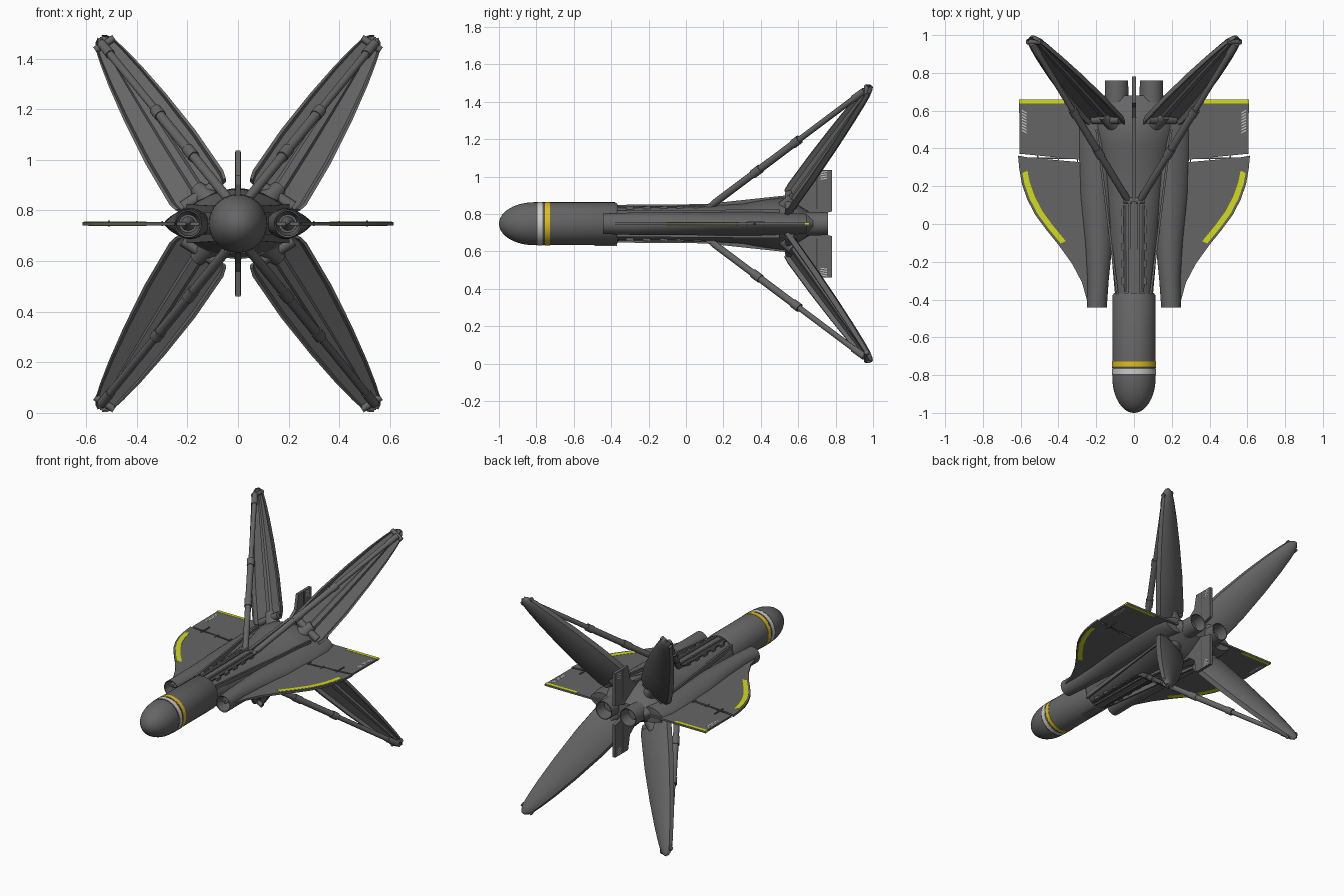
import bpy, bmesh
from math import cos, sin, pi
from mathutils import Vector as V

if "Cube" in bpy.data.objects:
    bpy.data.objects.remove(bpy.data.objects["Cube"])

ZC = 0.748  # height of the body axis


def material(name, col):
    m = bpy.data.materials.new(name)
    m.diffuse_color = (*col, 1)
    m.use_nodes = True
    m.node_tree.nodes["Principled BSDF"].inputs["Base Color"].default_value = m.diffuse_color
    return m


GREY = material("dark_grey", (0.13, 0.13, 0.13))
DARK = material("shadow_grey", (0.06, 0.06, 0.06))
LIME = material("lime_yellow", (0.65, 0.72, 0.01))
GOLD = material("gold", (0.75, 0.52, 0.01))
WHITE = material("pale_grey", (0.6, 0.6, 0.6))


def loft(name, rings, mat=GREY):
    """Skin a list of equal-length point rings and cap both ends."""
    bm = bmesh.new()
    vs = [[bm.verts.new(p) for p in r] for r in rings]
    n = len(rings[0])
    for a, b in zip(vs, vs[1:]):
        for i in range(n):
            j = (i + 1) % n
            bm.faces.new((a[i], a[j], b[j], b[i]))
    bm.faces.new(vs[0])
    bm.faces.new(vs[-1])
    bmesh.ops.recalc_face_normals(bm, faces=bm.faces)
    me = bpy.data.meshes.new(name)
    bm.to_mesh(me)
    bm.free()
    me.materials.append(mat)
    ob = bpy.data.objects.new(name, me)
    bpy.context.collection.objects.link(ob)
    return ob


def oval(y, cx, a, b, e=1.0, n=40):
    """Superellipse ring in the xz plane around the body axis height."""
    def p(t):
        return abs(t) ** e * (1 if t > 0 else -1)
    return [(cx + a * p(cos(2 * pi * i / n)), y, ZC + b * p(sin(2 * pi * i / n))) for i in range(n)]


def tube(name, a, b, stations, mat=GREY, n=16):
    """Round rod from a to b; stations are (fraction, radius)."""
    a, b = V(a), V(b)
    d = (b - a).normalized()
    u = d.orthogonal().normalized()
    w = d.cross(u)
    return loft(name, [[a + (b - a) * t + (u * cos(2 * pi * i / n) + w * sin(2 * pi * i / n)) * r
                        for i in range(n)] for t, r in stations], mat)


def plate(name, pts, z0, z1, mat=GREY):
    """Flat plan outline (x, y) extruded from z0 to z1."""
    return loft(name, [[(x, y, z) for x, y in pts] for z in (z0, z1)], mat)


def beam(name, a, b, w, h, mat=GREY):
    """Rectangular bar from a to b, w wide in x and h tall in z."""
    return loft(name, [[(p[0] + i * w / 2, p[1], p[2] + k * h / 2)
                        for i, k in ((-1, -1), (1, -1), (1, 1), (-1, 1))] for p in (a, b)], mat)


# Nose dome and forward barrel
R = 0.115
dome = [oval(-0.81 - 0.19 * cos(t), 0, R * sin(t), R * sin(t)) for t in [0.02 + i * (pi / 2 - 0.02) / 12 for i in range(13)]]
loft("nose_and_barrel", dome + [oval(-0.38, 0, R, R), oval(-0.365, 0, 0.105, 0.105)])
for nm, y0, y1, m in (("white_band", -0.795, -0.768, WHITE), ("gold_band", -0.755, -0.728, GOLD)):
    loft(nm, [oval(y0, 0, R + .002, R + .002), oval(y1, 0, R + .002, R + .002)], m)
for y in (-0.803, -0.762):
    loft("band_groove", [oval(y, 0, R + .001, R + .001), oval(y + .005, 0, R + .001, R + .001)], DARK)

# Rear core: widens towards the fin hinges, then closes at the tail
loft("rear_core", [oval(y, 0, a, b, e) for y, a, b, e in (
    (-0.38, .100, .096, 1), (-0.1, .125, .096, 1), (0.15, .150, .098, 1), (0.3, .170, .106, 1.05),
    (0.42, .200, .128, 1.1), (0.52, .225, .140, 1.15), (0.58, .220, .112, 1.1),
    (0.64, .190, .075, 1), (0.68, .16, .05, 1))])
beam("belly_bump", (0, -0.49, ZC - .105), (0, -0.37, ZC - .105), .06, .026)

for s in (-1, 1):
    # Side nacelle with a hollow intake and centre spike
    loft("nacelle", [oval(y, s * cx, a, b, e) for y, cx, a, b, e in (
        (-0.32, .197, .036, .036, 1), (-0.44, .197, .048, .048, 1), (-0.443, .197, .053, .055, 1),
        (-0.3, .190, .056, .059, 1), (-0.1, .186, .072, .061, 1.1), (0.15, .190, .094, .062, 1.3),
        (0.4, .190, .102, .062, 1.4), (0.56, .190, .103, .060, 1.4), (0.645, .185, .085, .052, 1.2))])
    tube("intake_spike", (s * .197, -.43, ZC), (s * .197, -.31, ZC), [(0, .002), (.5, .016), (1, .03)])
    # Hollow engine nozzle
    loft("nozzle", [oval(y, s * .092, r, r) for y, r in (
        (.60, .046), (.758, .056), (.76, .061), (.65, .063), (.56, .06))])
    loft("nozzle_core", [oval(.60, s * .092, .045, .045), oval(.615, s * .092, .045, .045)], DARK)

    # Wing panel with curved leading edge, and separate flap
    edge = [(.25, -.40), (.275, -.31), (.328, -.21), (.40, -.11), (.465, -.03), (.524, .05),
            (.565, .13), (.593, .21), (.607, .29), (.614, .362)]
    wing = [(.15, -.40)] + edge + [(.56, .352), (.26, .325), (.15, .325)]
    plate("wing", [(s * x, y) for x, y in wing], ZC - .007, ZC + .007)
    plate("flap", [(s * x, y) for x, y in ((.15, .338), (.26, .338), (.606, .372), (.608, .66), (.15, .66))],
          ZC - .006, ZC + .006)
    beam("flap_hinge", (s * .40, .345, ZC), (s * .40, .352, ZC), .4, .008, DARK)
    beam("flap_actuator", (s * .51, .33, ZC), (s * .51, .42, ZC), .008, .024)
    for x in (.30, .40):
        beam("flap_bracket", (s * x, .32, ZC), (s * x, .36, ZC), .006, .02)
    # Yellow edge stripes
    outer = [(.388, -.103), (.455, -.022), (.512, .056), (.553, .135), (.580, .212), (.591, .27)]
    inner = [(x - .027, y + .012) for x, y in reversed(outer)]
    plate("leading_stripe", [(s * x, y) for x, y in outer + inner], ZC - .0085, ZC + .0085, LIME)
    plate("trailing_stripe", [(s * x, y) for x, y in ((.37, .637), (.609, .637), (.609, .658), (.37, .658))],
          ZC - .0075, ZC + .0075, LIME)
    # Pale hatching near the flap tip
    for i in range(8):
        y = .48 + i * .015
        plate("hatch", [(s * x, y + d) for x, d in ((.57, .0), (.592, .012), (.592, .019), (.57, .007))],
              ZC - .007, ZC + .007, WHITE)


# Big folding fin: shallow channel section tapering to a round tip
def big_fin(sx, sz):
    def q(p):
        return V((p[0] * sx, p[1], ZC + p[2] * sz))
    root, tip = V((.145, .535, .112)), V((.545, .985, .738))
    L = tip - root
    W = V((.84, 0, -.54)).normalized()
    N = W.cross(L).normalized()
    N = -N if N.y > 0 else N
    section = ((-1, .012), (-.93, -.02), (-.6, -.038), (0, -.046), (.6, -.038), (.93, -.02), (1, .012),
               (.9, .012), (.82, -.012), (.2, -.018), (.12, -.006), (-.12, -.006), (-.2, -.018),
               (-.82, -.012), (-.9, .012))
    rows = ((0, .118, .8), (.04, .126, 1), (.3, .119, 1), (.55, .099, .95), (.75, .076, .85),
            (.88, .056, .75), (.95, .042, .65), (.985, .026, .5), (1.0, .010, .35))
    loft("folding_fin", [[q(root + L * t + W * s * w + N * n * k) for s, n in section] for t, w, k in rows])
    # Root hinge
    c = root - N * .015 + L * .01
    tube("fin_hinge", q(c - W * .085), q(c + W * .085), [(0, .024), (1, .024)])
    c = V((.11, .54, .085))
    tube("hinge_block", q(c), q(root + L * .06 - N * .02), [(0, .05), (1, .03)])
    # Telescopic brace from spine to tip
    a, b = V((.032, .125, .09)), V((.54, .955, .712))
    tube("brace", q(a), q(b), [(0, .014), (.03, .019), (.28, .019), (.28, .024), (.33, .024), (.33, .020),
                               (.54, .020), (.54, .024), (.58, .024), (.58, .0155), (.93, .0155),
                               (.93, .02), (1, .018)])
    tube("brace_foot", q((.01, .125, .088)), q((.055, .125, .088)), [(0, .018), (1, .018)])
    c = tip - L * .045
    tube("tip_pin", q(c - W * .045), q(c + W * .045), [(0, .014), (1, .014)])
    # Stowage bay on the body: sloping rim, slot and rivets
    beam("bay_rim", q((.088, -.37, .055)), q((.198, .5, .062)), .012, .03)
    beam("bay_slot", q((.045, -.36, .088)), q((.05, .10, .094)), .018, .008, DARK)
    beam("bay_rail", q((.025, -.37, .092)), q((.025, .13, .096)), .012, .018)
    for i in range(5):
        y = -.32 + i * .09
        beam("bay_latch", q((.06, y, .084)), q((.06, y + .04, .085)), .014, .018)


for sx in (-1, 1):
    for sz in (-1, 1):
        big_fin(sx, sz)

# Upper and lower tail fins, spine keels
for sz in (-1, 1):
    fin = [(.54, .08), (.54, .13), (.62, .19), (.64, .288), (.78, .288), (.78, .066), (.64, .03)]
    loft("tail_fin", [[(x, y, ZC + sz * z) for y, z in fin] for x in (-.010, .010)])
    loft("rudder_hinge", [[(x, y, ZC + sz * z) for y, z in ((.695, .08), (.695, .284), (.702, .284), (.702, .08))]
                          for x in (-.0115, .0115)], DARK)
    for i in range(4):
        z = .235 + i * .012
        loft("fin_hatch", [[(x, y, ZC + sz * (z + d)) for y, d in ((.72, 0), (.755, .006), (.755, .011), (.72, .005))]
                           for x in (-.011, .011)], WHITE)
    beam("spine_keel", (0, .12, ZC + sz * .095), (0, .56, ZC + sz * .142), .02, .024)

# Smooth shading with sharp edges kept
for o in bpy.context.scene.objects:
    o.select_set(True)
    bpy.context.view_layer.objects.active = o
bpy.ops.object.shade_smooth_by_angle(angle=0.6)
